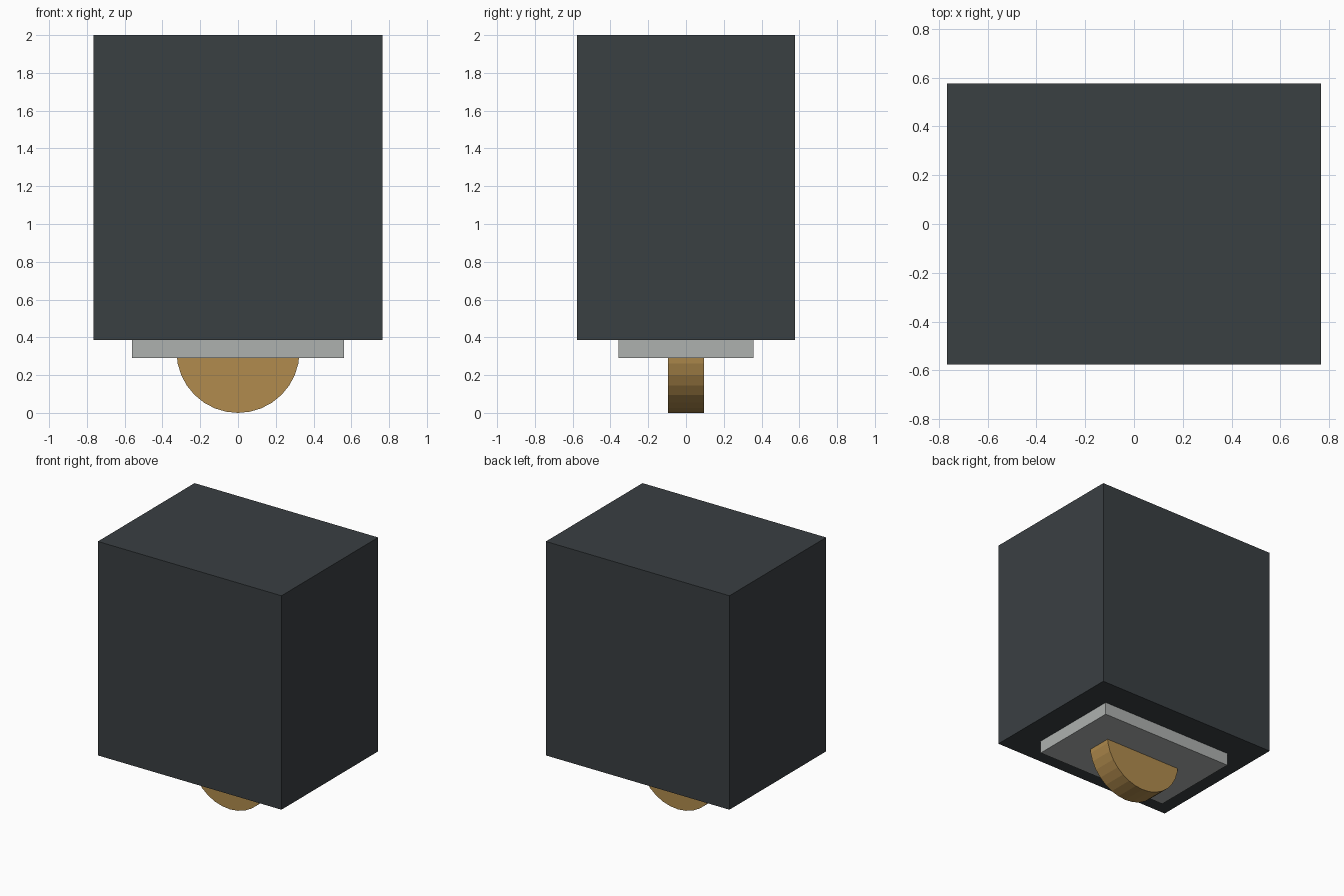
import bpy
import math

if "Cube" in bpy.data.objects:
    bpy.data.objects.remove(bpy.data.objects["Cube"])


def paint(obj, name, colour):
    obj.name = name
    mat = bpy.data.materials.new(name + "_colour")
    mat.diffuse_color = (*colour, 1)
    mat.use_nodes = True
    mat.node_tree.nodes["Principled BSDF"].inputs["Base Color"].default_value = mat.diffuse_color
    obj.data.materials.append(mat)


def box(name, size, z_bottom, colour):
    bpy.ops.mesh.primitive_cube_add(size=1, location=(0, 0, z_bottom + size[2] / 2))
    obj = bpy.context.object
    obj.scale = size
    bpy.ops.object.transform_apply(location=False, rotation=False, scale=True)
    paint(obj, name, colour)


# Main block
box("body", (1.532, 1.152, 1.614), 0.386, (0.042, 0.05, 0.055))

# Mounting plate under the block
box("base_plate", (1.12, 0.714, 0.095), 0.291, (0.42, 0.44, 0.43))

# Faceted disc, upper half sunk into the plate and body
bpy.ops.mesh.primitive_cylinder_add(vertices=32, radius=0.326, depth=0.19,
                                    location=(0, 0, 0.326),
                                    rotation=(math.pi / 2, 0, 0))
paint(bpy.context.object, "wheel", (0.44, 0.26, 0.075))
